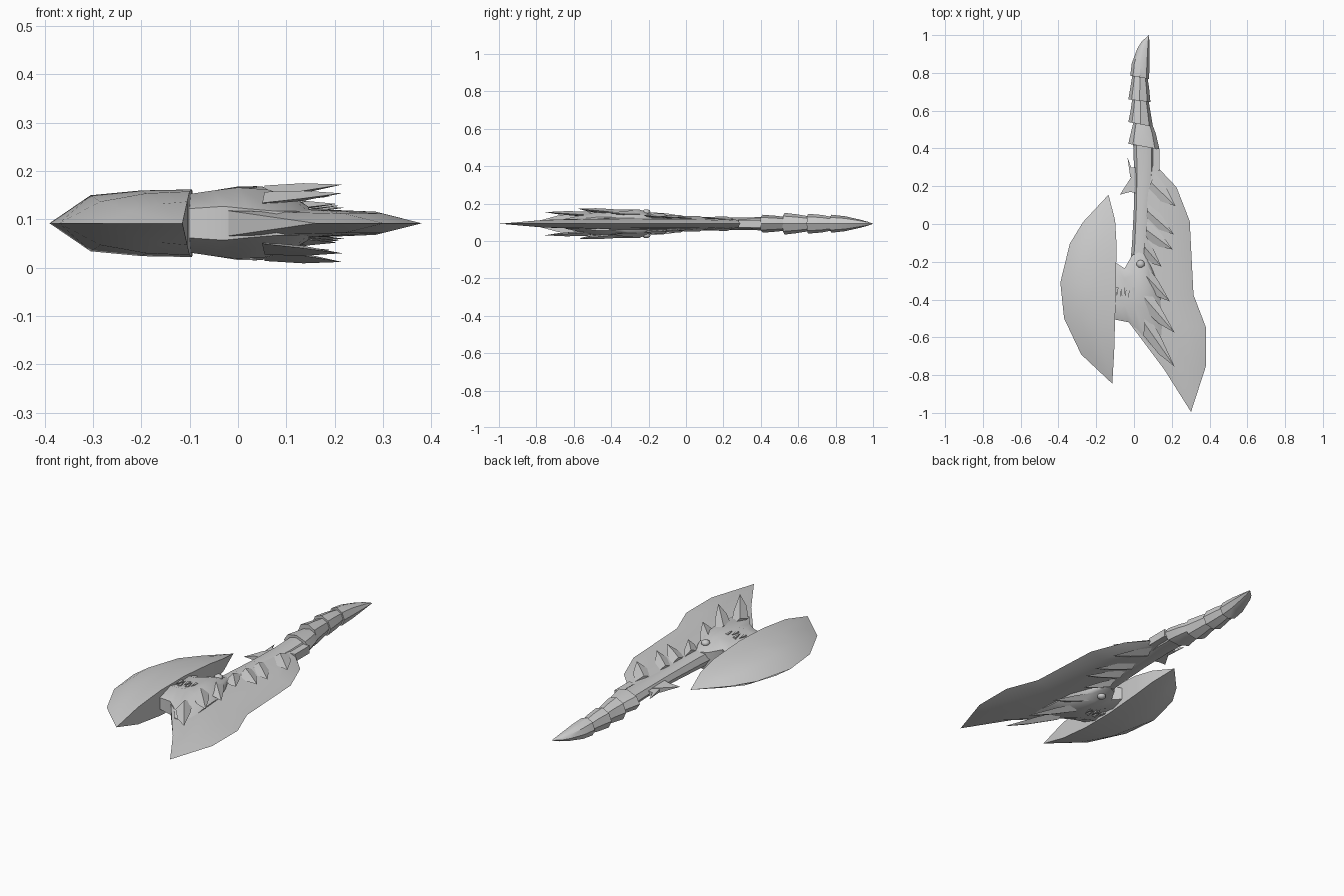
import bpy, bmesh, math

ZC = 0.092  # mirror plane of the flat axe

steel = bpy.data.materials.new("grey_steel")
steel.diffuse_color = (0.6, 0.6, 0.6, 1)


def finish(name, bm, angle=35):
    bmesh.ops.remove_doubles(bm, verts=bm.verts, dist=0.0005)
    bmesh.ops.recalc_face_normals(bm, faces=bm.faces)
    me = bpy.data.meshes.new(name)
    bm.to_mesh(me)
    bm.free()
    me.materials.append(steel)
    ob = bpy.data.objects.new(name, me)
    bpy.context.collection.objects.link(ob)
    bpy.ops.object.select_all(action='DESELECT')
    ob.select_set(True)
    bpy.context.view_layer.objects.active = ob
    bpy.ops.object.shade_smooth_by_angle(angle=math.radians(angle))
    return ob


def slab(name, rows, angle=35):
    """Closed lens from a grid of (x, y, half thickness[, z offset]) points."""
    bm = bmesh.new()
    grid = {}
    nr, nc = len(rows), len(rows[0])
    for s in (1, -1):
        for i, row in enumerate(rows):
            for j, p in enumerate(row):
                dz = p[3] if len(p) > 3 else 0
                grid[s, i, j] = bm.verts.new((p[0], p[1], ZC + dz + s * p[2]))
        for i in range(nr - 1):
            for j in range(nc - 1):
                bm.faces.new([grid[s, i, j], grid[s, i + 1, j],
                              grid[s, i + 1, j + 1], grid[s, i, j + 1]])
    rim = ([(0, j) for j in range(nc)] + [(i, nc - 1) for i in range(1, nr)]
           + [(nr - 1, j) for j in range(nc - 2, -1, -1)]
           + [(i, 0) for i in range(nr - 2, 0, -1)])
    for a, b in zip(rim, rim[1:] + rim[:1]):
        bm.faces.new([grid[1, *a], grid[1, *b], grid[-1, *b], grid[-1, *a]])
    return finish(name, bm, angle)


def loft(name, rings, sides=8, angle=40):
    """Tube through rings given as left x, left y, right x, right y, z radius."""
    bm = bmesh.new()
    loops = []
    for x0, y0, x1, y1, rz in rings:
        loop = []
        for k in range(sides):
            a = 2 * math.pi * k / sides
            t = 0.5 + 0.5 * math.cos(a)
            loop.append(bm.verts.new((x0 + (x1 - x0) * t, y0 + (y1 - y0) * t,
                                      ZC + rz * math.sin(a))))
        loops.append(loop)
    for a, b in zip(loops, loops[1:]):
        for k in range(sides):
            n = (k + 1) % sides
            bm.faces.new([a[k], a[n], b[n], b[k]])
    bm.faces.new(loops[0])
    bm.faces.new(loops[-1])
    return finish(name, bm, angle)


def spike(name, root_a, root_b, tip, z_root, z_tip, thick):
    """Ridged leaf-shaped spike on both flat sides."""
    for s, side in ((1, "top"), (-1, "bottom")):
        mid = [(a + b) / 2 for a, b in zip(root_a, root_b)]
        rows = [[(*root_a, 0, s * (z_root - 0.01)), (*mid, thick, s * z_root),
                 (*root_b, 0, s * (z_root - 0.01))]]
        f, zf = 0.5, (z_root + z_tip) / 2
        pts = [(p[0] + (tip[0] - p[0]) * f + (p[0] - mid[0]) * 0.25,
                p[1] + (tip[1] - p[1]) * f + (p[1] - mid[1]) * 0.25)
               for p in (root_a, mid, root_b)]
        rows.append([(*pts[0], 0, s * (zf - 0.006)), (*pts[1], thick * 0.8, s * zf),
                     (*pts[2], 0, s * (zf - 0.006))])
        rows.append([(*tip, 0, s * z_tip)] * 3)
        slab(f"{name}_{side}", rows, 30)


# Small curved blade: inner edge, belly, shoulder, cutting edge
slab("rear_blade", [
    [(-0.135, 0.155, 0)] * 4,
    [(-0.10, 0.02, 0.034), (-0.16, 0.02, 0.032), (-0.22, 0.015, 0.02), (-0.27, 0.01, 0)],
    [(-0.093, -0.10, 0.055), (-0.18, -0.10, 0.052), (-0.275, -0.105, 0.037), (-0.34, -0.105, 0)],
    [(-0.095, -0.31, 0.070), (-0.20, -0.31, 0.068), (-0.305, -0.31, 0.058), (-0.39, -0.31, 0)],
    [(-0.10, -0.50, 0.066), (-0.19, -0.50, 0.062), (-0.285, -0.50, 0.045), (-0.37, -0.50, 0)],
    [(-0.105, -0.68, 0.045), (-0.16, -0.68, 0.04), (-0.22, -0.685, 0.025), (-0.28, -0.69, 0)],
    [(-0.115, -0.845, 0)] * 4])

# Long main blade
slab("main_blade", [
    [(0.03, 0.33, 0.02), (0.08, 0.32, 0.02), (0.11, 0.305, 0.012), (0.135, 0.29, 0)],
    [(0.03, 0.195, 0.028), (0.11, 0.195, 0.026), (0.17, 0.195, 0.018), (0.225, 0.195, 0)],
    [(0.02, 0.015, 0.03), (0.13, 0.015, 0.028), (0.225, 0.015, 0.022), (0.295, 0.015, 0)],
    [(0.02, -0.375, 0.03), (0.14, -0.375, 0.03), (0.245, -0.375, 0.024), (0.315, -0.375, 0)],
    [(-0.02, -0.53, 0.026), (0.15, -0.54, 0.028), (0.285, -0.545, 0.024), (0.38, -0.545, 0)],
    [(0.16, -0.77, 0), (0.22, -0.765, 0.02), (0.30, -0.76, 0.02), (0.38, -0.755, 0)],
    [(0.302, -0.995, 0)] * 4])

# Shaft along the back of the main blade
loft("shaft", [(-0.005, 0.44, 0.11, 0.42, 0.036), (0.0, 0.30, 0.11, 0.29, 0.033),
               (0.0, 0.10, 0.09, 0.10, 0.036), (-0.01, -0.10, 0.09, -0.10, 0.042),
               (-0.02, -0.22, 0.09, -0.22, 0.045)])
slab("shaft_peg", [[(0.10, 0.40, 0.02), (0.135, 0.40, 0.02)],
                   [(0.10, 0.28, 0.02), (0.135, 0.28, 0.02)]])

# Overlapping tail plates forming the grip
grip = [
    [(-0.03, 0.425, 0.135, 0.395, 0.048), (-0.015, 0.49, 0.115, 0.48, 0.042), (0.0, 0.55, 0.09, 0.545, 0.034)],
    [(-0.03, 0.54, 0.10, 0.515, 0.058), (-0.018, 0.60, 0.088, 0.59, 0.05), (-0.008, 0.67, 0.075, 0.665, 0.038)],
    [(-0.03, 0.66, 0.087, 0.645, 0.053), (-0.018, 0.73, 0.08, 0.72, 0.047), (-0.008, 0.79, 0.07, 0.785, 0.035)],
    [(-0.02, 0.785, 0.08, 0.768, 0.048), (-0.012, 0.85, 0.082, 0.85, 0.04),
     (0.018, 0.93, 0.082, 0.93, 0.022), (0.04, 0.965, 0.081, 0.97, 0.012), (0.078, 1.0, 0.08, 1.0, 0.001)]]
for i, rings in enumerate(grip):
    loft(f"grip_plate_{i + 1}", rings)

# Beast head gripping the rear blade, with a groove for the mouth
slab("head", [
    [(-0.105, -0.20, 0.03), (-0.105, -0.27, 0.055), (-0.105, -0.355, 0.045), (-0.105, -0.42, 0.06), (-0.105, -0.505, 0.03)],
    [(-0.05, -0.235, 0.04), (-0.05, -0.29, 0.068), (-0.05, -0.36, 0.052), (-0.05, -0.43, 0.068), (-0.03, -0.52, 0.035)],
    [(-0.01, -0.165, 0.04), (0.0, -0.27, 0.076), (0.0, -0.365, 0.066), (0.0, -0.43, 0.074), (0.02, -0.56, 0.03)],
    [(0.04, -0.145, 0.04), (0.05, -0.25, 0.076), (0.05, -0.37, 0.076), (0.06, -0.45, 0.07), (0.08, -0.64, 0.025)],
    [(0.085, -0.215, 0.035), (0.10, -0.29, 0.058), (0.11, -0.38, 0.058), (0.11, -0.47, 0.055), (0.12, -0.65, 0.025)],
    [(0.125, -0.30, 0.02), (0.135, -0.34, 0.03), (0.14, -0.40, 0.035), (0.145, -0.48, 0.035), (0.15, -0.62, 0.02)]], 45)

# Head crest spikes: two root corners, tip, root and tip height, thickness
for i, s in enumerate([
        ((0.06, -0.21), (0.06, -0.33), (0.19, -0.41), 0.060, 0.055, 0.012),
        ((0.06, -0.33), (0.05, -0.45), (0.215, -0.575), 0.065, 0.080, 0.013),
        ((0.06, -0.46), (0.05, -0.59), (0.215, -0.755), 0.052, 0.062, 0.013)]):
    spike(f"crest_spike_{i + 1}", *s)

# Spikes lying over the main blade
for i, s in enumerate([
        ((0.11, 0.27), (0.07, 0.17), (0.22, 0.095), 0.030, 0.032, 0.008),
        ((0.08, 0.12), (0.06, 0.02), (0.21, -0.055), 0.032, 0.036, 0.010),
        ((0.07, 0.02), (0.06, -0.08), (0.205, -0.135), 0.036, 0.040, 0.011),
        ((0.06, -0.07), (0.05, -0.17), (0.145, -0.225), 0.042, 0.046, 0.012)]):
    spike(f"blade_spike_{i + 1}", *s)

# Small fins on the back of the shaft
slab("back_fin", [[(0.03, 0.29, 0.015), (0.03, 0.16, 0.018)],
                  [(-0.02, 0.24, 0.012), (-0.02, 0.17, 0.012)],
                  [(-0.075, 0.155, 0)] * 2])
slab("upper_fin", [[(0.02, 0.30, 0.014), (0.02, 0.22, 0.014)],
                   [(-0.015, 0.30, 0.008), (-0.02, 0.25, 0.008)],
                   [(-0.035, 0.355, 0)] * 2])

# Eyes and teeth on both flat sides
for s, side in ((1, "top"), (-1, "bottom")):
    bm = bmesh.new()
    bmesh.ops.create_uvsphere(bm, u_segments=10, v_segments=6, radius=0.022)
    for v in bm.verts:
        v.co = (v.co.x + 0.035, v.co.y - 0.212, ZC + s * 0.062 + v.co.z * 0.7)
    finish(f"eye_{side}", bm, 60)
    for k in range(5):
        x, up = -0.09 + 0.022 * k, 1 if k % 2 else -1
        z = s * (0.055 + 0.003 * k)
        y = -0.365
        slab(f"tooth_{side}_{k + 1}", [
            [(x - 0.008, y - up * 0.03, 0.005, z), (x + 0.008, y - up * 0.03, 0.005, z)],
            [(x, y + up * 0.025, 0, z + s * 0.004)] * 2])
